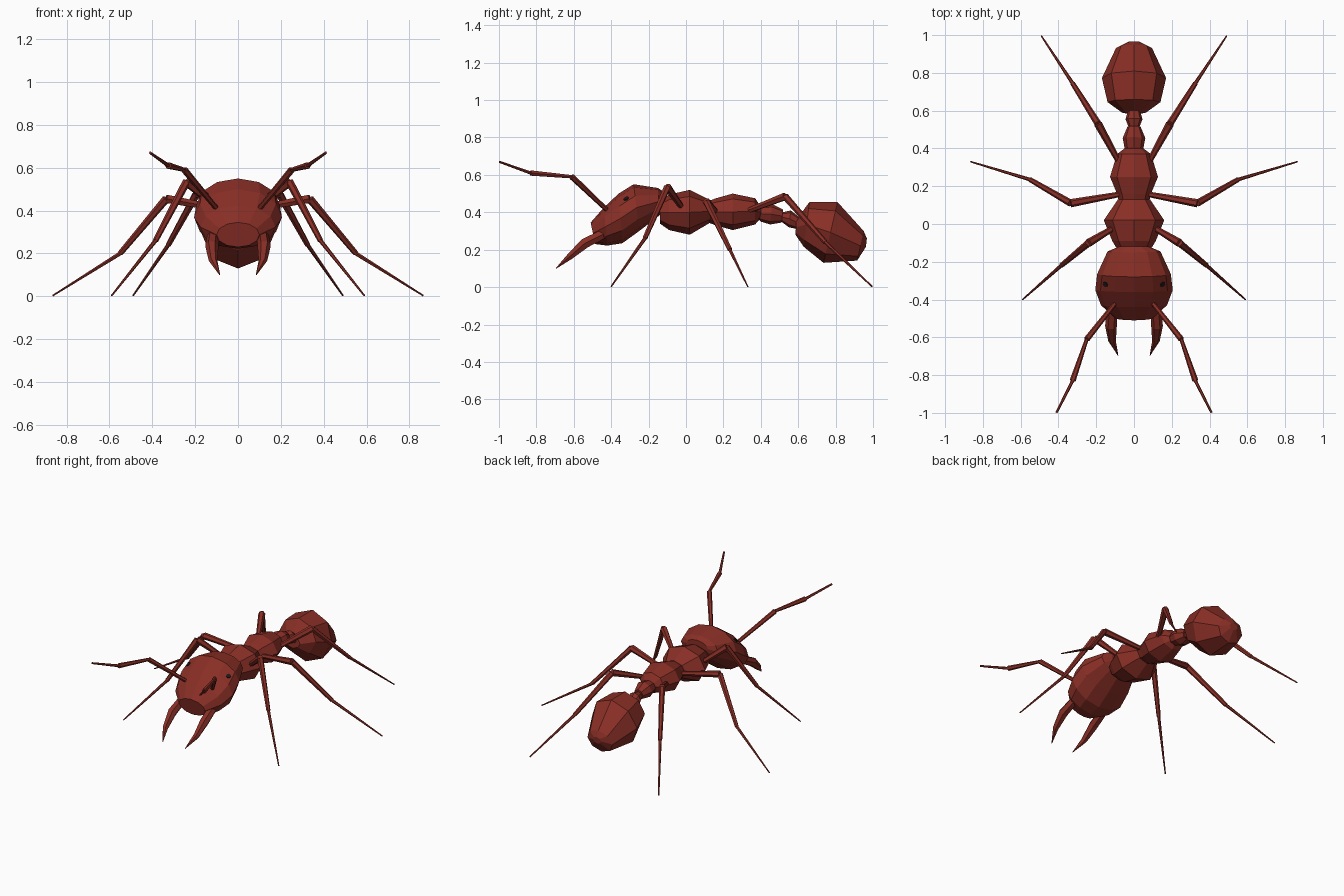
import bpy, bmesh, math
from mathutils import Vector
from mathutils.bvhtree import BVHTree

if "Cube" in bpy.data.objects:
    bpy.data.objects.remove(bpy.data.objects["Cube"])


def material(name, rgb):
    m = bpy.data.materials.new(name)
    m.diffuse_color = (*rgb, 1)
    m.use_nodes = True
    m.node_tree.nodes["Principled BSDF"].inputs["Base Color"].default_value = m.diffuse_color
    return m


RED = material("red brown shell", (0.25, 0.028, 0.019))
DARK = material("dark eye", (0.012, 0.010, 0.010))


def finish(name, bm, mat, mirror=False):
    bmesh.ops.recalc_face_normals(bm, faces=bm.faces)
    me = bpy.data.meshes.new(name)
    bm.to_mesh(me)
    me.materials.append(mat)
    ob = bpy.data.objects.new(name, me)
    bpy.context.collection.objects.link(ob)
    if mirror:
        mod = ob.modifiers.new("mirror", 'MIRROR')
        mod.use_mirror_merge = False
    return ob


def skin(bm, rings):
    """Bridge a list of point rings and cap both ends."""
    vr = [[bm.verts.new(p) for p in r] for r in rings]
    n = len(vr[0])
    for a, b in zip(vr, vr[1:]):
        for i in range(n):
            j = (i + 1) % n
            bm.faces.new((a[i], a[j], b[j], b[i]))
    bm.faces.new(vr[0])
    bm.faces.new(vr[-1])


def body(name, sides, rings):
    """Each ring: top y, top z, bottom y, bottom z, half width."""
    bm = bmesh.new()
    pts = []
    for ty, tz, by, bz, w in rings:
        top, bot = Vector((0, ty, tz)), Vector((0, by, bz))
        mid, up = (top + bot) / 2, (top - bot) / 2
        pts.append([mid + up * math.cos(t) + Vector((w * math.sin(t), 0, 0))
                    for t in (2 * math.pi * i / sides for i in range(sides))])
    skin(bm, pts)
    finish(name, bm, RED)
    return bm


def limb(name, points, radii, sides=6):
    """Separate tapered segments, one (start, end) radius pair each."""
    bm = bmesh.new()
    for a, b, (r0, r1) in zip(points, points[1:], radii):
        a, b = Vector(a), Vector(b)
        q = (b - a).to_track_quat('Z', 'Y')
        circle = [q @ Vector((math.cos(t), math.sin(t), 0))
                  for t in (2 * math.pi * i / sides for i in range(sides))]
        skin(bm, [[a + c * r0 for c in circle], [b + c * r1 for c in circle]])
    finish(name, bm, RED, mirror=True)


# Head, tilted forward and down
head = body("head", 12, [
    (-.12, .51, -.12, .43, .08), (-.15, .53, -.14, .385, .14),
    (-.28, .55, -.25, .30, .195), (-.36, .50, -.34, .235, .205),
    (-.44, .425, -.42, .222, .175), (-.51, .345, -.485, .23, .10)])

# Thorax
body("front_thorax", 8, [
    (-.14, .46, -.14, .34, .085), (-.09, .495, -.09, .305, .115),
    (.02, .52, .02, .28, .16), (.13, .465, .13, .345, .085)])
body("rear_thorax", 8, [
    (.12, .46, .12, .345, .08), (.16, .475, .16, .33, .09),
    (.25, .50, .25, .305, .127), (.37, .475, .37, .335, .09),
    (.40, .43, .40, .37, .05)])

# Two waist beads
body("front_waist", 8, [
    (.38, .42, .38, .37, .035), (.405, .435, .40, .35, .05),
    (.46, .445, .45, .335, .06), (.52, .415, .51, .345, .035)])
body("rear_waist", 8, [
    (.515, .40, .51, .35, .028), (.56, .41, .55, .32, .045),
    (.605, .375, .595, .31, .032)])

# Abdomen
body("abdomen", 8, [
    (.59, .36, .585, .28, .06), (.66, .455, .63, .215, .14),
    (.81, .455, .735, .13, .17), (.95, .30, .915, .142, .095),
    (.967, .26, .962, .215, .03)])

# Legs: hip, knee, ankle, foot
LEG_R = [(.014, .022), (.019, .013), (.010, .004)]
limb("front_leg", [(.09, -.01, .41), (.24, -.10, .535),
                   (.385, -.22, .26), (.59, -.40, .003)], LEG_R)
limb("middle_leg", [(.06, .16, .405), (.335, .11, .455),
                    (.55, .235, .20), (.865, .33, .003)], LEG_R)
limb("rear_leg", [(.07, .31, .40), (.19, .53, .485),
                  (.325, .745, .24), (.49, .995, .003)], LEG_R)

# Antennae
limb("antenna", [(.10, -.42, .41), (.25, -.61, .59),
                 (.325, -.83, .61), (.41, -.998, .67)],
     [(.012, .016), (.010, .016), (.009, .006)])

# Curved jaws
bm = bmesh.new()
axis = Vector((0, -.8, -.6)).to_track_quat('Z', 'Y')
jaw = [(.115, -.43, .29, .028), (.122, -.54, .235, .031),
       (.116, -.62, .165, .02), (.085, -.695, .10, .002)]
skin(bm, [[Vector((x, y, z)) + axis @ Vector((r * math.cos(k * math.pi / 3),
                                              r * math.sin(k * math.pi / 3), 0))
           for k in range(6)] for x, y, z, r in jaw])
finish("jaw", bm, RED, mirror=True)

# Eyes: thin plates laid on the head surface
hit, normal, _, _ = BVHTree.FromBMesh(head).find_nearest(Vector((.15, -.318, .47)))
bm = bmesh.new()
q = normal.to_track_quat('Z', 'Y')
skin(bm, [[hit + q @ Vector((r * math.cos(k * math.pi / 4),
                             r * math.sin(k * math.pi / 4), h))
           for k in range(8)] for r, h in ((.016, -.003), (.014, .005))])
finish("eye", bm, DARK, mirror=True)
